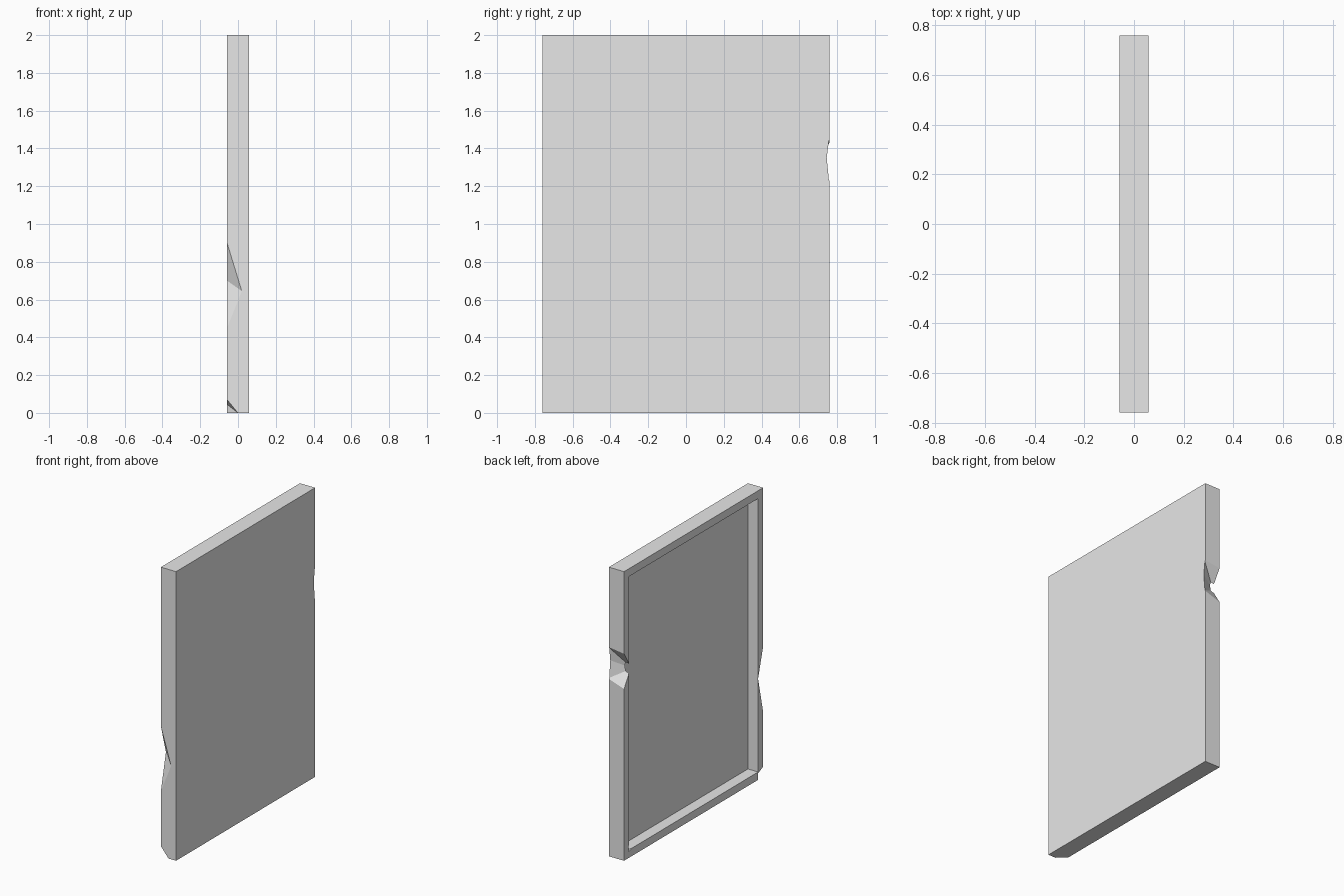
import bpy
import bmesh
from mathutils import Vector

if "Cube" in bpy.data.objects:
    bpy.data.objects.remove(bpy.data.objects["Cube"], do_unlink=True)

HALF_X, HALF_Y, HEIGHT = 0.058, 0.76, 2.0
RIM, RECESS = 0.077, 0.078

grey = bpy.data.materials.new("plain grey")
grey.use_nodes = True
colour = (0.8, 0.8, 0.8, 1)
grey.diffuse_color = colour
grey.node_tree.nodes["Principled BSDF"].inputs["Base Color"].default_value = colour


def make_object(name, bm):
    bmesh.ops.recalc_face_normals(bm, faces=bm.faces)
    mesh = bpy.data.meshes.new(name)
    bm.to_mesh(mesh)
    bm.free()
    mesh.materials.append(grey)
    obj = bpy.data.objects.new(name, mesh)
    bpy.context.collection.objects.link(obj)
    return obj


def carve(target, points):
    """Cut the convex hull of the points out of the target."""
    bm = bmesh.new()
    for p in points:
        bm.verts.new(p)
    hull = bmesh.ops.convex_hull(bm, input=bm.verts)
    spare = [g for g in hull["geom_interior"] if isinstance(g, bmesh.types.BMVert)]
    bmesh.ops.delete(bm, geom=spare, context="VERTS")
    cutter = make_object("chip_cutter", bm)
    cutter.hide_render = True
    mod = target.modifiers.new("chip", "BOOLEAN")
    mod.operation = "DIFFERENCE"
    mod.solver = "EXACT"
    mod.object = cutter
    bpy.context.view_layer.objects.active = target
    bpy.ops.object.modifier_apply(modifier=mod.name)
    bpy.data.objects.remove(cutter, do_unlink=True)


def groove(target, start, end, push=1.3):
    """Cut a V groove between two sections, each (deepest, upper, lower)."""
    start = [Vector(p) for p in start]
    end = [Vector(p) for p in end]
    points = []
    for t in (-0.1, 1.1):
        deep, upper, lower = [a.lerp(b, t) for a, b in zip(start, end)]
        points += [deep, deep + (upper - deep) * push, deep + (lower - deep) * push]
    carve(target, points)


# Slab with a recessed panel on its right face
bm = bmesh.new()
bmesh.ops.create_cube(bm, size=1)
bmesh.ops.scale(bm, vec=(2 * HALF_X, 2 * HALF_Y, HEIGHT), verts=bm.verts)
bmesh.ops.translate(bm, vec=(0, 0, HEIGHT / 2), verts=bm.verts)
bm.normal_update()
panel = min(bm.faces, key=lambda f: f.calc_center_median().x)
bmesh.ops.inset_region(bm, faces=[panel], thickness=RIM)
rim_edges = panel.verts[:]
inner = bmesh.ops.extrude_discrete_faces(bm, faces=[panel])["faces"][0]
bmesh.ops.translate(bm, vec=(RECESS, 0, 0), verts=inner.verts)
slab = make_object("framed_slab", bm)

# Notch across the back edge
groove(slab,
       [(HALF_X, 0.745, 1.35), (HALF_X, HALF_Y, 1.43), (HALF_X, HALF_Y, 1.25)],
       [(-HALF_X, 0.69, 1.31), (-HALF_X, HALF_Y, 1.43), (-HALF_X, HALF_Y, 1.19)])

# Tapering notch on the front edge
groove(slab,
       [(0.02, -HALF_Y, 0.645), (0.02, -0.815, 0.845), (0.02, -0.815, 0.395)],
       [(-HALF_X, -0.705, 0.70), (-HALF_X, -HALF_Y, 0.90), (-HALF_X, -HALF_Y, 0.45)])

# Broken bottom front corner
groove(slab,
       [(0, -HALF_Y, 0), (0, -0.815, 0.025), (0, -HALF_Y, -0.1)],
       [(-HALF_X, -0.705, 0.045), (-HALF_X, -HALF_Y, 0.07), (-HALF_X, -0.705, -0.055)],
       push=3)

# Chip in the lower back corner of the rim
carve(slab, [(-0.06, 0.487, 0.097), (-0.06, 0.716, 0.04), (-0.06, 0.683, 0.30),
             (-0.02, 0.68, 0.10), (-0.08, 0.487, 0.097), (-0.08, 0.72, 0.035),
             (-0.08, 0.683, 0.30)])
